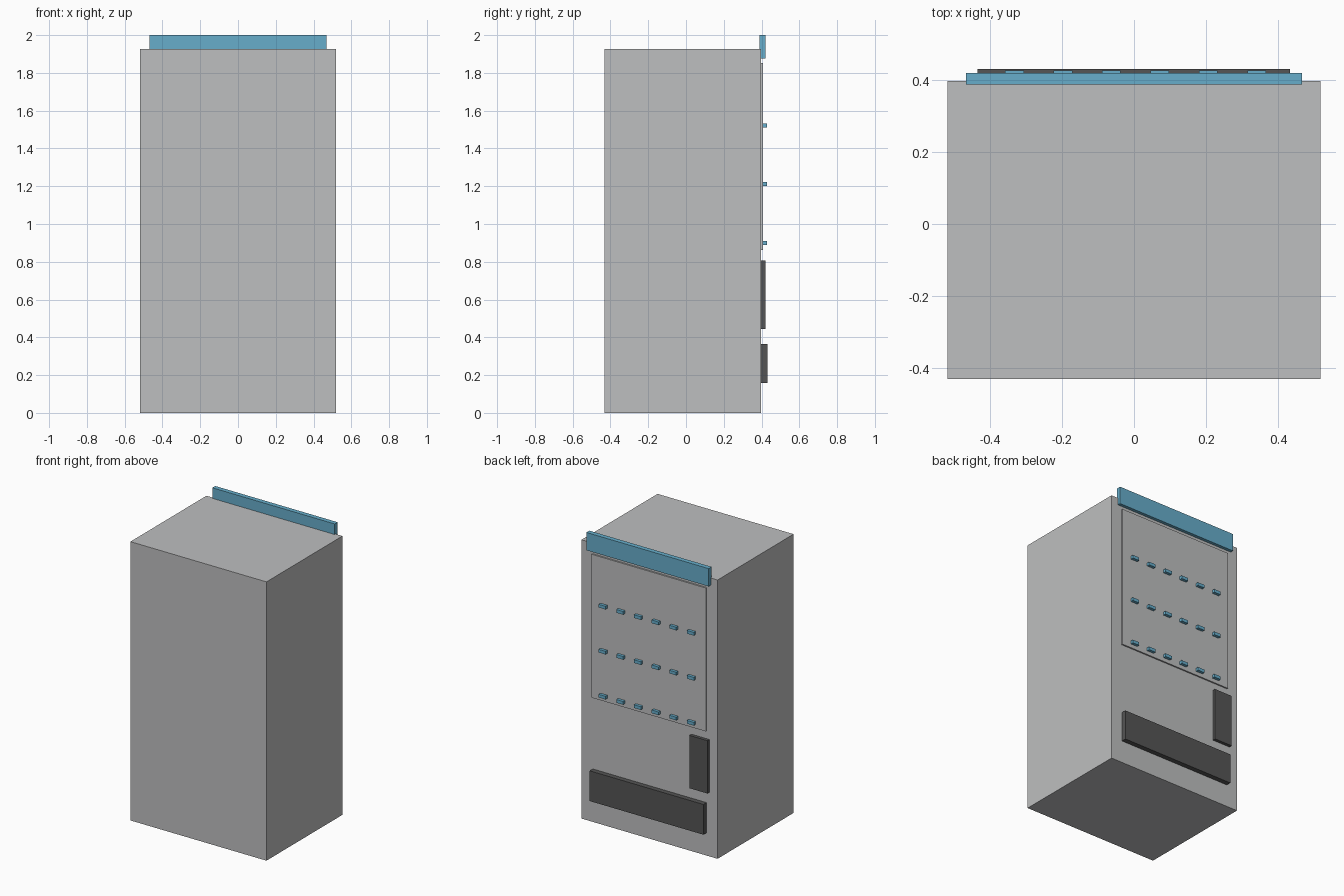
import bpy
import bmesh
from mathutils import Vector

cube = bpy.data.objects.get("Cube")
if cube:
    bpy.data.objects.remove(cube, do_unlink=True)


def make_material(name, rgb):
    mat = bpy.data.materials.new(name)
    mat.use_nodes = True
    color = (*rgb, 1.0)
    mat.diffuse_color = color
    mat.node_tree.nodes["Principled BSDF"].inputs["Base Color"].default_value = color
    return mat


grey = make_material("light grey", (0.515, 0.52, 0.525))
blue = make_material("sky blue", (0.136, 0.423, 0.597))
dark = make_material("charcoal", (0.09, 0.09, 0.09))


def box(name, x, y, z, mat):
    """Box spanning the given (low, high) range on each axis."""
    low, high = (Vector(corner) for corner in zip(x, y, z))
    center, size = (low + high) / 2, high - low
    bm = bmesh.new()
    bmesh.ops.create_cube(bm, size=1)
    bmesh.ops.scale(bm, vec=size, verts=bm.verts)
    mesh = bpy.data.meshes.new(name)
    bm.to_mesh(mesh)
    bm.free()
    mesh.materials.append(mat)
    obj = bpy.data.objects.new(name, mesh)
    obj.location = center
    bpy.context.collection.objects.link(obj)
    return obj


# Cabinet; its working face is on the +y side
FACE = 0.398
INSET = FACE - 0.005
box("cabinet", (-0.52, 0.52), (-0.432, FACE), (0, 1.927), grey)

# Header sign rising above the cabinet
box("header_sign", (-0.468, 0.468), (0.388, 0.42), (1.877, 2.0), blue)

# Display window plate
WINDOW = 0.408
box("display_window", (-0.437, 0.437), (INSET, WINDOW), (0.862, 1.853), grey)

# Payment panel and delivery slot
box("payment_panel", (-0.458, -0.32), (INSET, 0.42), (0.443, 0.808), dark)
box("delivery_slot", (-0.436, 0.434), (INSET, 0.432), (0.157, 0.366), dark)

# Rows of shelf tags on the window
for row in range(3):
    z = 0.9 + 0.311 * row
    for col in range(6):
        x = -0.333 + 0.135 * col
        box(f"shelf_tag_{row + 1}_{col + 1}", (x - 0.026, x + 0.026),
            (WINDOW - 0.005, 0.428), (z - 0.011, z + 0.011), blue)
